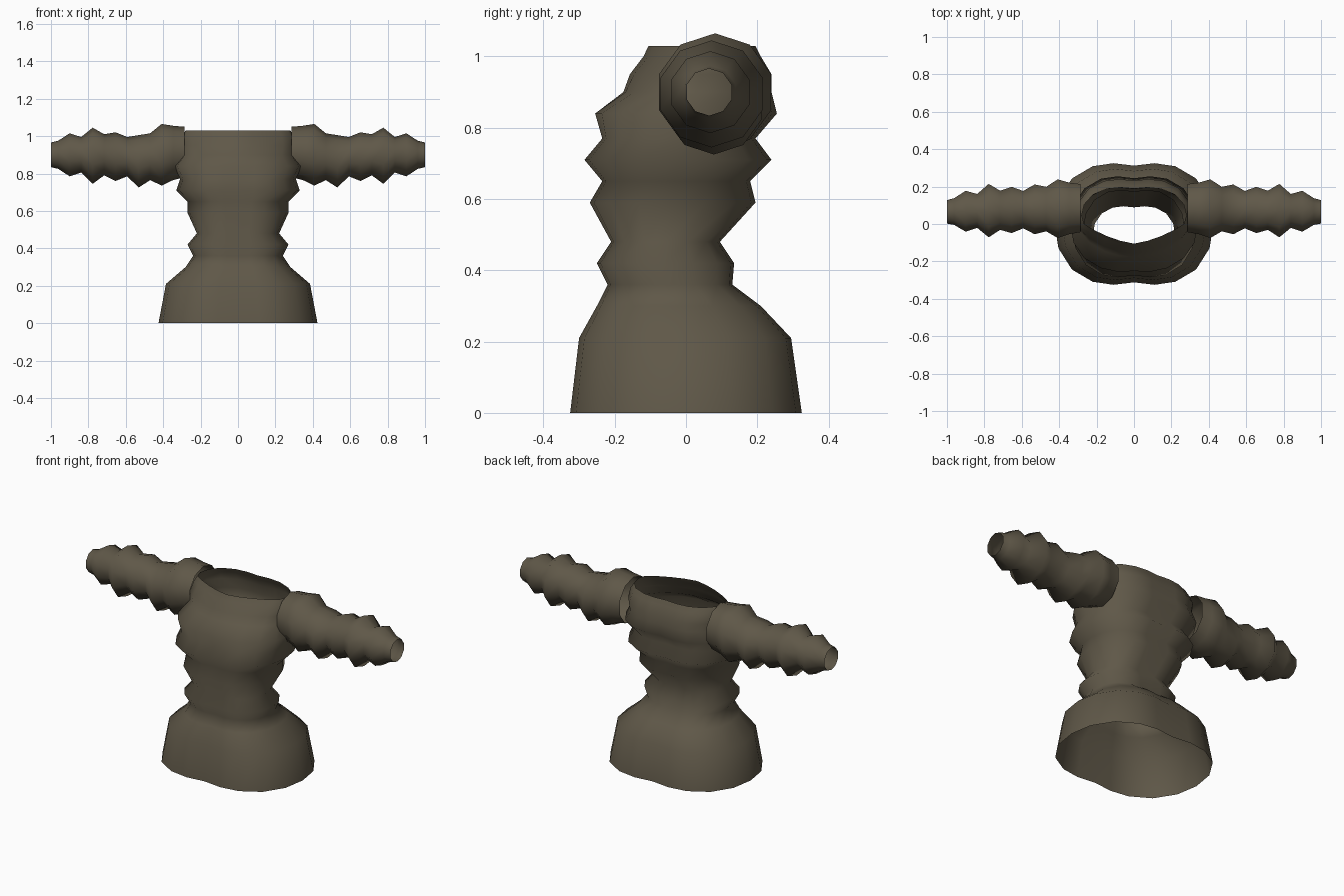
import bpy
import bmesh
import math

default_cube = bpy.data.objects.get("Cube")
if default_cube:
    bpy.data.objects.remove(default_cube, do_unlink=True)

# One cloth colour
cloth = bpy.data.materials.new("olive_brown_cloth")
cloth.use_nodes = True
colour = (0.115, 0.097, 0.065, 1.0)
cloth.diffuse_color = colour
shader = cloth.node_tree.nodes["Principled BSDF"]
shader.inputs["Base Color"].default_value = colour
shader.inputs["Roughness"].default_value = 0.9


def loft(name, rings):
    """Join closed rings of points into an open, smooth shaded tube."""
    bm = bmesh.new()
    loops = [[bm.verts.new(point) for point in ring] for ring in rings]
    for lower, upper in zip(loops, loops[1:]):
        count = len(lower)
        for i in range(count):
            j = (i + 1) % count
            bm.faces.new((lower[i], lower[j], upper[j], upper[i]))
    bmesh.ops.recalc_face_normals(bm, faces=bm.faces)
    for face in bm.faces:
        face.smooth = True
    mesh = bpy.data.meshes.new(name)
    bm.to_mesh(mesh)
    bm.free()
    mesh.materials.append(cloth)
    obj = bpy.data.objects.new(name, mesh)
    bpy.context.collection.objects.link(obj)
    return obj


# Quarter outlines: sideways fraction, full depth, neckline depth
SIDE = (0, .26, .52, .78, .95, 1)
FULL = (.96, 1, .95, .75, .4, 0)
NECK = (1, .9, .73, .5, .3, 0)


def torso_ring(height, half_width, front, back, neck_blend):
    """Outline of the body, with a pointed front towards the neckline."""
    middle = (front + back) / 2
    reach = (back - front) / 2
    pointed = [f + (n - f) * neck_blend for f, n in zip(FULL, NECK)]
    front_half = [(s, -d) for s, d in zip(SIDE, pointed)]
    back_half = [(s, d) for s, d in zip(SIDE, FULL)][-2::-1]
    right_half = front_half + back_half
    left_half = [(-s, d) for s, d in right_half[-2:0:-1]]
    return [(s * half_width, middle + d * reach, height)
            for s, d in right_half + left_half]


# Tunic body with flared hem, pinched waist and folds at the chest:
# height, half width, front, back, neckline blend
body_sections = (
    (0, .425, -.325, .325, 0),
    (.21, .385, -.3, .295, 0),
    (.3, .28, -.25, .21, 0),
    (.36, .24, -.22, .13, 0),
    (.42, .27, -.25, .135, 0),
    (.48, .22, -.21, .095, 0),
    (.59, .27, -.27, .195, 0),
    (.65, .27, -.235, .18, 0),
    (.71, .33, -.285, .24, 0),
    (.77, .31, -.235, .195, 0),
    (.84, .34, -.26, .255, .2),
    (.9, .3, -.18, .24, .5),
    (.95, .31, -.16, .24, .7),
    (1, .3, -.12, .21, .9),
    (1.03, .28, -.105, .195, 1),
)
loft("tunic_body", [torso_ring(*section) for section in body_sections])

# Sleeve folds from shoulder to cuff: radius and vertical shift
folds = ((.135, .015), (.145, .01), (.165, 0), (.125, -.01), (.14, -.035),
         (.105, -.01), (.13, -.01), (.11, 0), (.15, -.005), (.095, 0),
         (.115, 0), (.075, 0), (.066, 0))


def sleeve(name, side):
    rings = []
    last = len(folds) - 1
    for step, (radius, shift) in enumerate(folds):
        along = side * min(.285 + .0615 * step, 1)
        centre = .085 - .02 * step / last
        ring = []
        for corner in range(10):
            angle = math.tau * corner / 10
            ring.append((along,
                         centre + radius * math.sin(angle),
                         .9 + shift + radius * math.cos(angle)))
        rings.append(ring)
    return loft(name, rings)


# Matching sleeves
sleeve("left_sleeve", 1)
sleeve("right_sleeve", -1)
